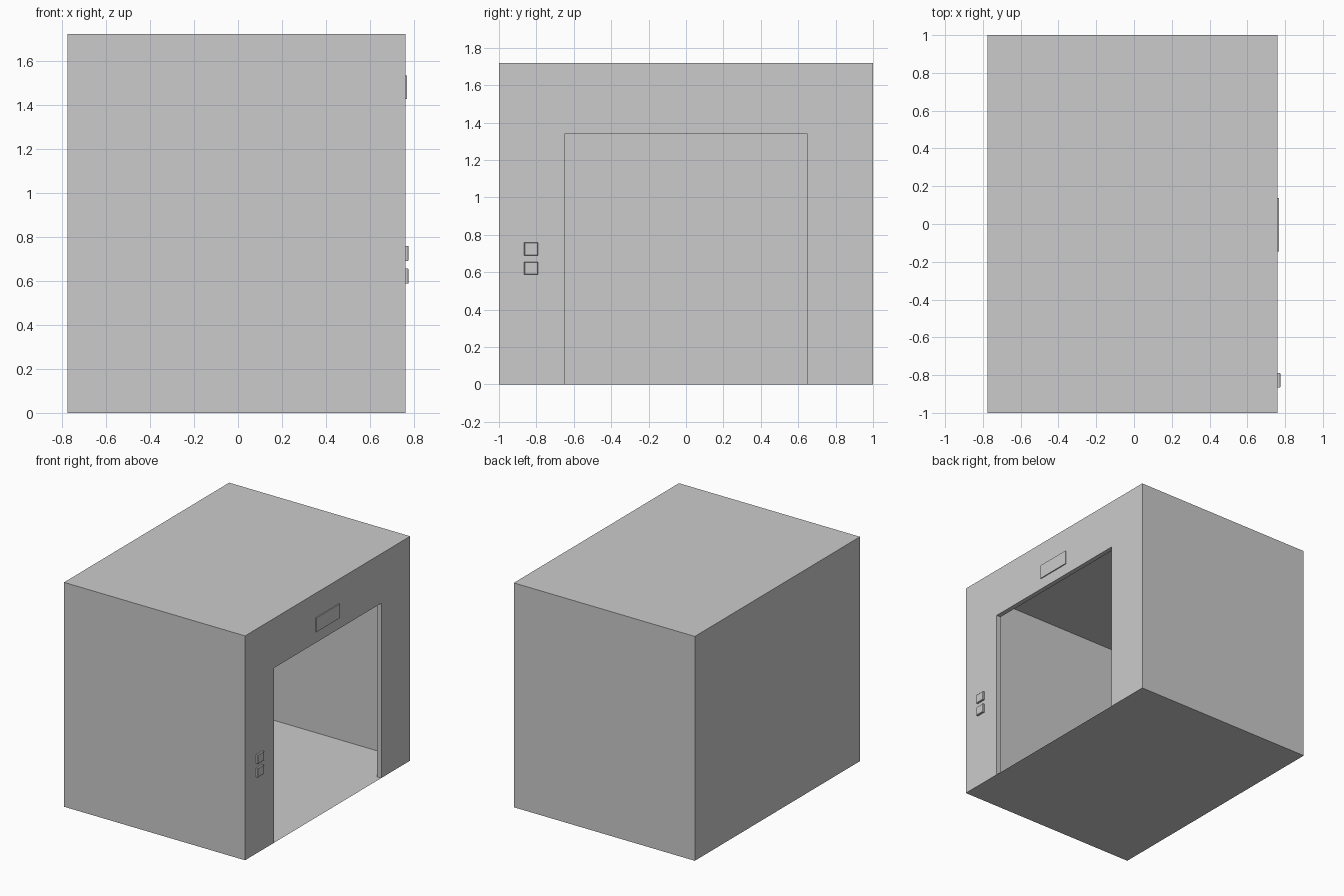
import bpy, bmesh

if "Cube" in bpy.data.objects:
    bpy.data.objects.remove(bpy.data.objects["Cube"])

X0, X1, H = -0.775, 0.76, 1.72      # cabin depth and height
DOOR_Y, DOOR_Z, JAMB = 0.65, 1.34, 0.037


def finish(bm, name):
    mesh = bpy.data.meshes.new(name)
    bm.to_mesh(mesh)
    bm.free()
    obj = bpy.data.objects.new(name, mesh)
    bpy.context.collection.objects.link(obj)
    return obj


def box(name, lo, hi):
    bm = bmesh.new()
    bmesh.ops.create_cube(bm, size=1)
    for v in bm.verts:
        v.co = [(a + b) / 2 + c * (b - a) for a, b, c in zip(lo, hi, v.co)]
    return bm, name


# Thin-walled cabin shell, open on the door side
bm, name = box("cabin_shell", (X0, -1, 0), (X1, 1, H))
front = [f for f in bm.faces if all(v.co.x > 0 for v in f.verts)]
bmesh.ops.delete(bm, geom=front, context='FACES_ONLY')
finish(bm, name)

# Door wall with its opening, and the jamb turned inwards
bm = bmesh.new()
opening = [(-DOOR_Y, 0), (-DOOR_Y, DOOR_Z), (DOOR_Y, DOOR_Z), (DOOR_Y, 0)]
outer = [(-1, 0), (-1, H), (1, H), (1, 0)]
rims = [[bm.verts.new((x, y, z)) for y, z in pts]
        for x, pts in ((X1, outer), (X1, opening), (X1 - JAMB, opening))]
for a, b in zip(rims, rims[1:]):
    for i in range(3):
        bm.faces.new((a[i], b[i], b[i + 1], a[i + 1]))
finish(bm, "door_wall")

# Floor display above the door
finish(*box("display_panel", (X1 - 0.005, -0.145, 1.425), (X1 + 0.008, 0.137, 1.533)))

# Call buttons with slightly eased front edges
for name, z in (("lower_call_button", 0.587), ("upper_call_button", 0.69)):
    bm, name = box(name, (X1 - 0.005, -0.865, z), (0.775, -0.79, z + 0.069))
    edges = [e for e in bm.edges if all(v.co.x > X1 for v in e.verts)]
    bmesh.ops.bevel(bm, geom=edges, offset=0.003, segments=1, affect='EDGES')
    finish(bm, name)
